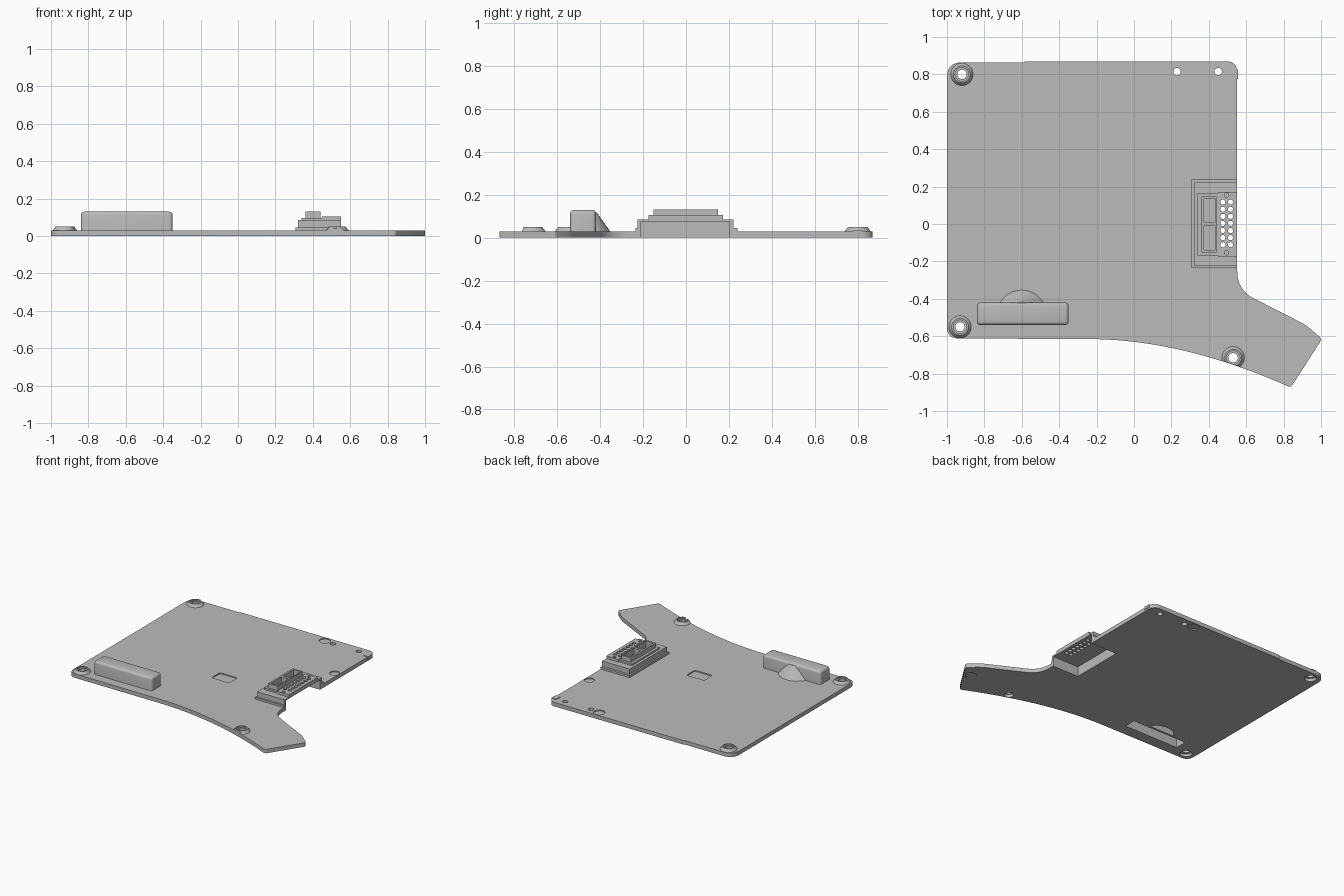
import bpy, bmesh, math
from mathutils import Vector

cube = bpy.data.objects.get("Cube")
if cube:
    bpy.data.objects.remove(cube)

grey = bpy.data.materials.new("matte grey")
grey.use_nodes = True
grey.diffuse_color = (0.5, 0.5, 0.5, 1)
grey.node_tree.nodes["Principled BSDF"].inputs["Base Color"].default_value = (0.5, 0.5, 0.5, 1)


def finish(name, bm, inner=()):
    # Inner faces of a hollow shell look inward
    bmesh.ops.recalc_face_normals(bm, faces=bm.faces[:])
    if inner:
        bmesh.ops.reverse_faces(bm, faces=inner)
    for f in bm.faces:
        f.smooth = True
    for e in bm.edges:
        e.smooth = e.calc_face_angle(0) < math.radians(30)
    mesh = bpy.data.meshes.new(name)
    bm.to_mesh(mesh)
    bm.free()
    mesh.materials.append(grey)
    bpy.context.collection.objects.link(bpy.data.objects.new(name, mesh))


def plate(name, outline, z0, z1, holes=()):
    # Flat plate with any number of holes
    bm = bmesh.new()
    for loop in [outline, *holes]:
        verts = [bm.verts.new((x, y, z0)) for x, y in loop]
        for i, v in enumerate(verts):
            bm.edges.new((verts[i - 1], v))
    bmesh.ops.triangle_fill(bm, use_beauty=True, edges=bm.edges[:], normal=(0, 0, 1))
    new = bmesh.ops.extrude_face_region(bm, geom=bm.faces[:])["geom"]
    for v in new:
        if isinstance(v, bmesh.types.BMVert):
            v.co.z = z1
    finish(name, bm)


def rect(x0, x1, y0, y1):
    return [(x0, y0), (x1, y0), (x1, y1), (x0, y1)]


def arc(x, y, r, start=0, end=360, n=32):
    count = n if end - start == 360 else n + 1
    angles = [math.radians(start + (end - start) * i / n) for i in range(count)]
    return [(x + r * math.cos(a), y + r * math.sin(a)) for a in angles]


def bezier(a, b, c, n):
    a, b, c = Vector(a), Vector(b), Vector(c)
    return [tuple(a.lerp(b, i / n).lerp(b.lerp(c, i / n), i / n)) for i in range(n + 1)]


def rounded(corners, n=6):
    # Replace each (x, y, size) corner with a short curve
    out = []
    for i, (x, y, d) in enumerate(corners):
        p = Vector((x, y))
        before = Vector(corners[i - 1][:2])
        after = Vector(corners[(i + 1) % len(corners)][:2])
        if d == 0:
            out.append((x, y))
        else:
            out += bezier(p + (before - p).normalized() * d, p, p + (after - p).normalized() * d, n)
    return out


def ring(name, x, y, profile, clip=None, n=32):
    # Revolve a closed (radius, height) profile, optionally clipped by a plane
    bm = bmesh.new()
    rows = [[bm.verts.new((px, py, z)) for px, py in arc(x, y, r, n=n)] for r, z in profile]
    for j, row in enumerate(rows):
        for i in range(n):
            bm.faces.new((rows[j - 1][i - 1], rows[j - 1][i], row[i], row[i - 1]))
    if clip:
        bmesh.ops.bisect_plane(bm, geom=bm.verts[:] + bm.edges[:] + bm.faces[:],
                               plane_co=clip[0], plane_no=clip[1], clear_inner=True)
        bmesh.ops.holes_fill(bm, edges=[e for e in bm.edges if e.is_boundary])
    finish(name, bm)


def open_loft(bm, lower, upper, z0, z1, closed=True):
    # Side walls and a top, open below
    a = [bm.verts.new((x, y, z0)) for x, y in lower]
    b = [bm.verts.new((x, y, z1)) for x, y in upper]
    faces = [bm.faces.new((a[i - 1], a[i], b[i], b[i - 1])) for i in range(0 if closed else 1, len(a))]
    return faces + [bm.faces.new(b)]


T = 0.03      # panel thickness
RIGHT = 0.552  # straight right edge

# Panel outline: sweeping lower edge, angled tab and connector notch
sweep = [(x, y, 0) for x, y in bezier((-0.25, -0.615), (0.25, -0.615), (0.81, -0.862), 24)]
outline = rounded([(-1, -0.612, 0.06)] + sweep + [
    (0.838, -0.875, 0.02), (1.005, -0.615, 0.02), (0.92, -0.54, 0.03), (RIGHT, -0.353, 0.1),
    (RIGHT, -0.21, 0), (0.33, -0.21, 0), (0.33, 0.2, 0), (RIGHT, 0.2, 0),
    (RIGHT, 0.87, 0.06), (-0.58, 0.87, 0), (-0.59, 0.864, 0), (-1, 0.864, 0.08)])

# Openings through the panel: two pin holes, cover hollow and dome hollow
through = [arc(x, 0.815, 0.02, n=20) for x in (0.23, 0.45)]
through += [rect(-0.825, -0.365, -0.525, -0.435), arc(-0.6, -0.488, 0.13, 32, 148, 16)]

# Mounting points as x, y and lower bore radius
mounts = [(-0.92, 0.8, 0.042), (-0.93, -0.55, 0.042), (0.53, -0.715, 0.032)]
bores = [arc(x, y, r) for x, y, r in mounts]
narrow_bores = [arc(x, y, 0.025) for x, y, r in mounts]

# Shallow round seats and the label recess
rear_seat = arc(0.155, 0.825, 0.04)
label = rounded([(-0.14, -0.12, 0.02), (0.01, -0.12, 0.02), (0.01, -0.02, 0.02), (-0.14, -0.02, 0.02)])
plate("panel_underside", outline, 0, 0.008, through + bores + [rear_seat, arc(0.9, -0.68, 0.04)])
plate("panel_core", outline, 0.008, 0.022, through + bores)
plate("panel_top", outline, 0.022, T,
      through + narrow_bores + [rear_seat, arc(0.515, 0.43, 0.035), label])

# Raised mounting bosses, the last one trimmed along the sweeping edge
boss = [(0.025, T), (0.06, T), (0.045, 0.05), (0.036, 0.05), (0.036, 0.04), (0.025, 0.04)]
trims = [None, None, ((0.53, -0.752, 0), (0.31, 0.95, 0))]
for i, (x, y, r) in enumerate(mounts):
    ring("mounting_boss_%d" % (i + 1), x, y, boss, trims[i])

# Long hollow cover with rounded edges
bm = bmesh.new()
footprint = rect(-0.84, -0.35, -0.54, -0.42)
open_loft(bm, footprint, footprint, 0.01, 0.13)
bmesh.ops.bevel(bm, geom=[e for e in bm.edges if not e.is_boundary], offset=0.018,
                offset_type="OFFSET", segments=4, profile=0.5, affect="EDGES")
inside = rect(-0.825, -0.365, -0.525, -0.435)
finish("long_cover", bm, open_loft(bm, inside, inside, 0.01, 0.115))

# Hollow sloped dome behind the cover, narrowing to a point at the top
bm = bmesh.new()
for radius, top_radius, height in [(0.138, 0.072, 0.118), (0.13, 0.071, 0.108)]:
    spans = [math.degrees(math.asin(0.063 / r)) for r in (radius, top_radius)]
    lower, upper = [arc(-0.6, -0.488, r, s, 180 - s, 16)
                    for r, s in zip((radius, top_radius), spans)]
    faces = open_loft(bm, lower, upper, 0.025, height, closed=False)
finish("sloped_dome", bm, faces)


# Connector bay: stepped walls open to the right, under a perforated roof
def bay_wall(x, y0, y1):
    return [(RIGHT, y0), (RIGHT, -0.21), (0.33, -0.21), (0.33, 0.2), (RIGHT, 0.2), (RIGHT, y1), (x, y1), (x, y0)]


pins = [arc(x, 0.117 - row * 0.038, 0.014, n=16) for x in (0.475, 0.516) for row in range(7)]
guides = [arc(0.495, y, 0.012, n=16) for y in (0.154, -0.154)]
plate("bay_flange", bay_wall(0.308, -0.236, 0.24), T, 0.045)
plate("bay_walls", bay_wall(0.32, -0.225, 0.222), 0.045, 0.075)
plate("bay_roof", rect(0.32, RIGHT, -0.225, 0.222), 0.075, 0.085, pins)

# Pin panel and the twin-window socket
windows = [rect(0.374, 0.434, y0, y1) for y0, y1 in [(-0.14, -0.012), (0.008, 0.136)]]
plate("pin_panel", rect(0.45, RIGHT, -0.175, 0.172), 0.085, 0.105, pins + guides)
plate("socket_rim", rect(0.34, 0.45, -0.168, 0.166), 0.085, 0.097, windows)
plate("socket", rect(0.36, 0.442, -0.152, 0.148), 0.097, 0.132, windows)

# Small edge clip by the rear corner
plate("edge_clip", rect(0.516, 0.557, 0.775, 0.825), 0.012, 0.034)
